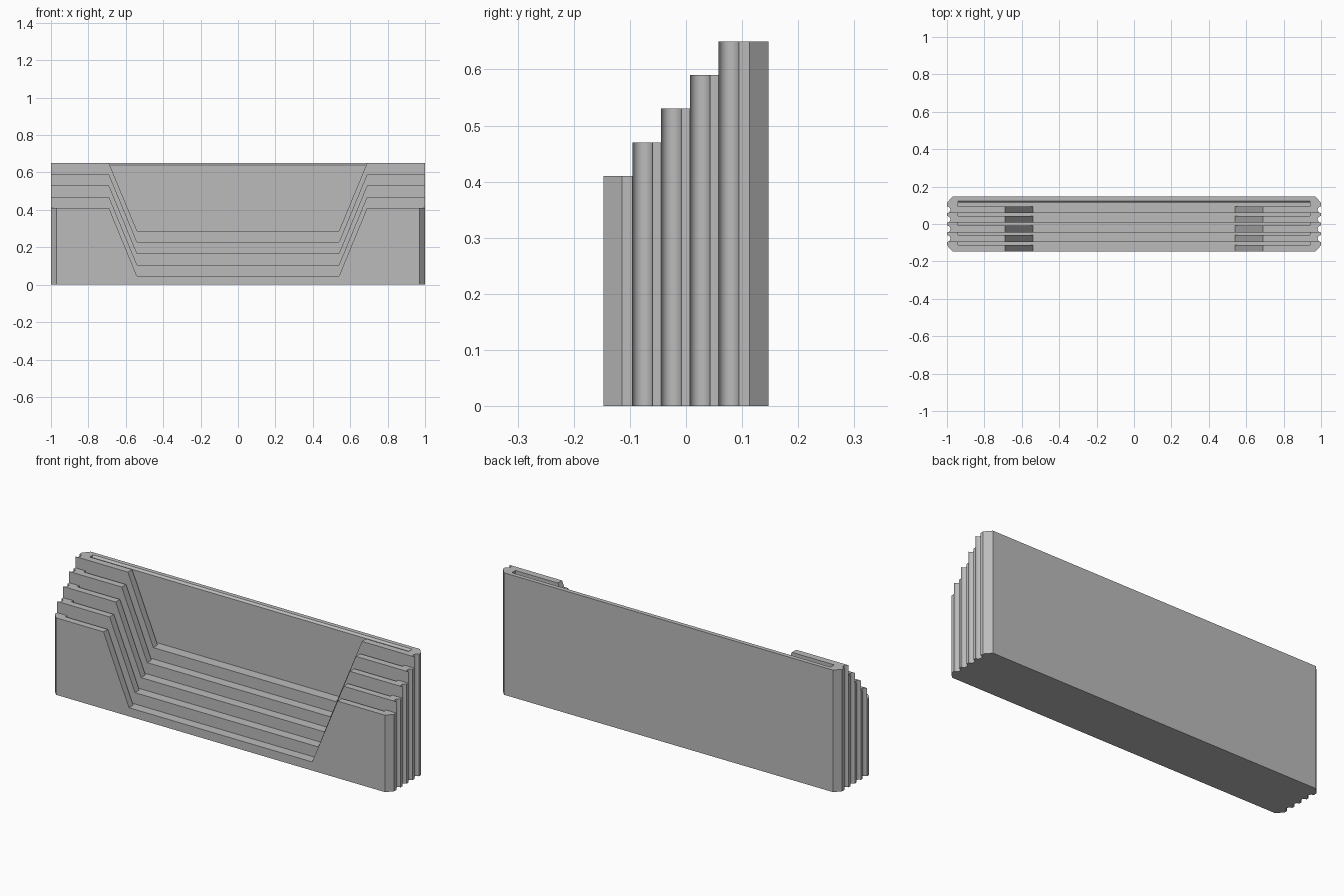
import bpy, bmesh, math

old = bpy.data.objects.get("Cube")
if old:
    bpy.data.objects.remove(old, do_unlink=True)

grey = bpy.data.materials.new("plain grey")
grey.use_nodes = True
colour = (0.5, 0.5, 0.5, 1)
grey.diffuse_color = colour
grey.node_tree.nodes["Principled BSDF"].inputs["Base Color"].default_value = colour


def prism(name, points, axis, start, end):
    """Extrude a 2D outline along one axis."""
    def place(p, t):
        return {"x": (t, p[0], p[1]), "y": (p[0], t, p[1]), "z": (p[0], p[1], t)}[axis]
    bm = bmesh.new()
    low = [bm.verts.new(place(p, start)) for p in points]
    high = [bm.verts.new(place(p, end)) for p in points]
    bm.faces.new(low)
    bm.faces.new(high)
    for i in range(len(points)):
        j = (i + 1) % len(points)
        bm.faces.new((low[i], low[j], high[j], high[i]))
    bmesh.ops.recalc_face_normals(bm, faces=bm.faces)
    mesh = bpy.data.meshes.new(name)
    bm.to_mesh(mesh)
    bm.free()
    mesh.materials.append(grey)
    obj = bpy.data.objects.new(name, mesh)
    bpy.context.collection.objects.link(obj)
    return obj


def cut(obj, cutter):
    cutter.hide_render = True
    mod = obj.modifiers.new("cut", "BOOLEAN")
    mod.operation = "DIFFERENCE"
    mod.solver = "EXACT"
    mod.object = cutter
    bpy.ops.object.select_all(action="DESELECT")
    bpy.context.view_layer.objects.active = obj
    obj.select_set(True)
    bpy.ops.object.modifier_apply(modifier=mod.name)
    bpy.data.objects.remove(cutter, do_unlink=True)


TIERS = 5
FRONT, BACK = -0.147, 0.147
PITCH, WALL = 0.0513, 0.036
CHAMFER = 0.03

for i in range(TIERS):
    last = i == TIERS - 1
    y0 = FRONT + i * PITCH
    y1 = BACK if last else y0 + PITCH
    slot = y0 + WALL
    top = 0.41 + 0.06 * i
    floor = 0.046 + 0.0605 * i

    # Plan of one side: chamfered first corner, round finger grooves after it
    if i == 0:
        side = [(1 - CHAMFER, y0), (1, y0 + 0.033)]
    else:
        r = WALL / 2
        side = [(1 - r * math.sin(a), y0 + r - r * math.cos(a))
                for a in (math.pi * k / 12 for k in range(13))]
    side += [(1, BACK - 0.034), (1 - CHAMFER, BACK)] if last else [(1, y1)]
    plan = side + [(-x, y) for x, y in reversed(side)]
    tier = prism(f"tier_{i + 1}", plan, "z", 0, top)

    # Card slot, with a bevelled lip on the back wall
    if last:
        lip = [(0.114, floor), (0.114, top - 0.01), (0.124, top), (0.124, top + 0.1)]
    else:
        lip = [(y1 + 0.01, floor), (y1 + 0.01, top + 0.1)]
    cut(tier, prism("slot_cutter", [(slot, floor)] + lip + [(slot, top + 0.1)],
                    "x", -0.94, 0.94))

    # Sloped window in the front wall
    window = [(0.54, floor), (0.69, top), (0.69, top + 0.1)]
    window += [(-x, z) for x, z in reversed(window)]
    cut(tier, prism("window_cutter", window, "y", y0 - 0.01, slot + 0.008))
    bpy.ops.object.shade_smooth_by_angle(angle=math.radians(25))
